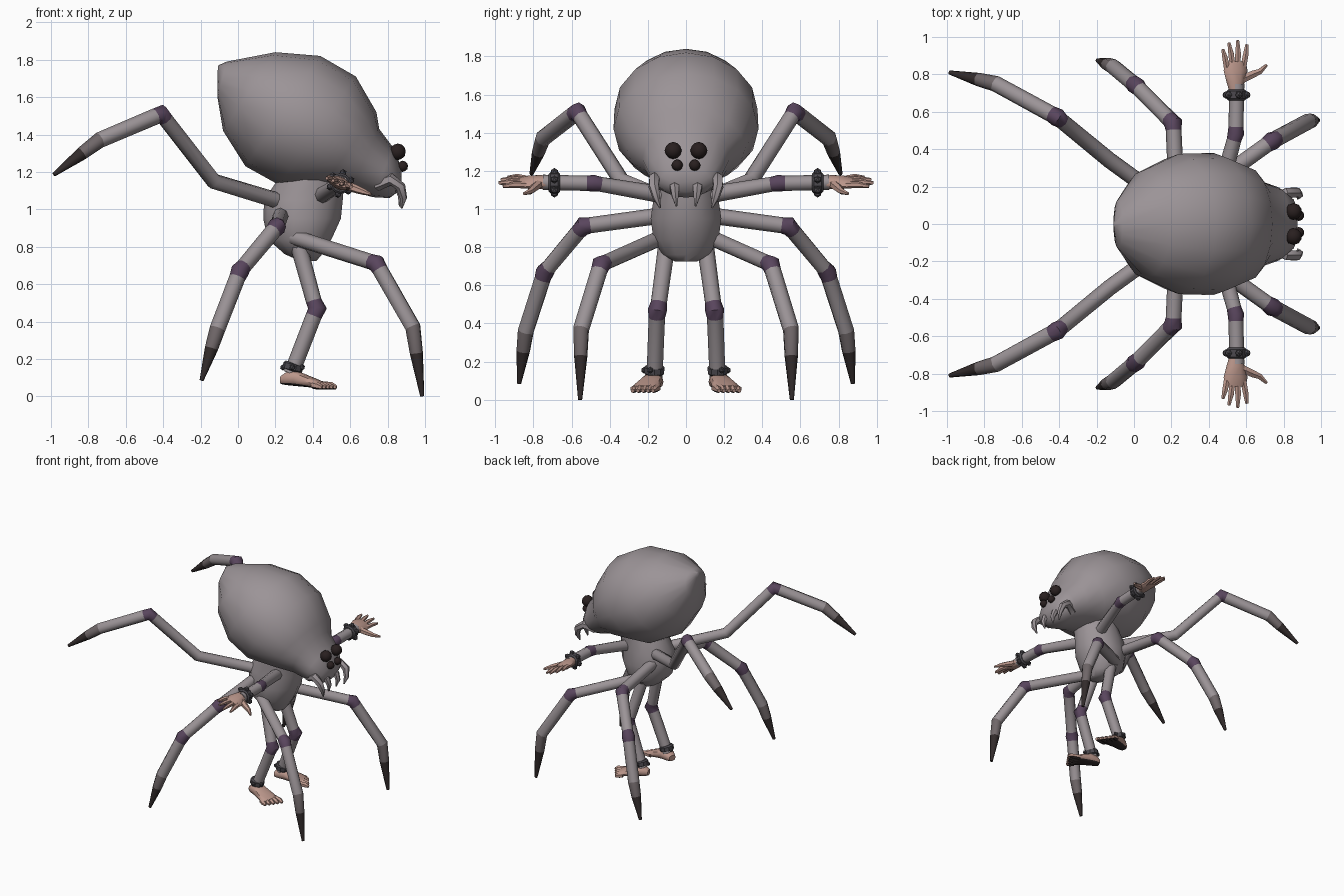
import bpy, bmesh, math
from mathutils import Vector, Matrix

if "Cube" in bpy.data.objects:
    bpy.data.objects.remove(bpy.data.objects["Cube"])

def material(name, rgb):
    m = bpy.data.materials.new(name)
    m.diffuse_color = (*rgb, 1)
    m.use_nodes = True
    m.node_tree.nodes["Principled BSDF"].inputs["Base Color"].default_value = m.diffuse_color
    return m

GREY = material("body grey", (0.33, 0.295, 0.31))
PURPLE = material("joint purple", (0.10, 0.06, 0.11))
MID = material("shin grey", (0.16, 0.135, 0.14))
DARK = material("claw dark", (0.032, 0.024, 0.024))
SKIN = material("skin", (0.50, 0.31, 0.26))
BAND = material("band grey", (0.07, 0.065, 0.075))
EYE = material("eye black", (0.022, 0.014, 0.014))

def finish(name, bm, mats, angle=50):
    bmesh.ops.recalc_face_normals(bm, faces=bm.faces)
    me = bpy.data.meshes.new(name)
    bm.to_mesh(me)
    bm.free()
    for m in mats:
        me.materials.append(m)
    me.shade_smooth()
    me.set_sharp_from_angle(angle=math.radians(angle))
    ob = bpy.data.objects.new(name, me)
    bpy.context.collection.objects.link(ob)
    return ob

def loft(bm, rings, seg_mats=None):
    """Skin closed rings of points and cap both ends."""
    rows = [[bm.verts.new(p) for p in r] for r in rings]
    n = len(rows[0])
    for i, (a, b) in enumerate(zip(rows, rows[1:])):
        for k in range(n):
            f = bm.faces.new((a[k], a[(k + 1) % n], b[(k + 1) % n], b[k]))
            f.material_index = seg_mats[i] if seg_mats else 0
    for row, i in ((rows[0], 0), (rows[-1], -1)):
        bm.faces.new(row).material_index = seg_mats[i] if seg_mats else 0

def tube(bm, pts, radii, seg_mats=None, sides=8):
    """Round tube that follows a path with a radius at each point."""
    pts = [Vector(p) for p in pts]
    up, rings = None, []
    for i, p in enumerate(pts):
        t = (pts[min(i + 1, len(pts) - 1)] - pts[max(i - 1, 0)]).normalized()
        if up is None:
            up = Vector((0, 0, 1)) if abs(t.z) < 0.9 else Vector((1, 0, 0))
        up = (up - t * up.dot(t)).normalized()
        v = t.cross(up)
        rings.append([p + radii[i] * (up * math.cos(a) + v * math.sin(a))
                      for a in (2 * math.pi * k / sides for k in range(sides))])
    loft(bm, rings, seg_mats)

def ball(bm, center, r, sub=1):
    bmesh.ops.create_icosphere(bm, subdivisions=sub, radius=r,
                               matrix=Matrix.Translation(center))

def section(top, bottom, w, n=16):
    """Ellipse standing across the body between a top and a bottom (x, z) point."""
    t, b = Vector((top[0], 0, top[1])), Vector((bottom[0], 0, bottom[1]))
    return [(t + b) / 2 + (t - b) / 2 * math.cos(a) + Vector((0, w * math.sin(a), 0))
            for a in (2 * math.pi * k / n for k in range(n))]

# Abdomen running into the head
bm = bmesh.new()
loft(bm, [section(*s) for s in (
    ((-0.105, 1.77), (-0.11, 1.73), 0.02),
    ((-0.06, 1.79), (-0.11, 1.60), 0.13),
    ((0.20, 1.84), (-0.08, 1.42), 0.29),
    ((0.44, 1.82), (0.04, 1.23), 0.375),
    ((0.63, 1.71), (0.22, 1.13), 0.38),
    ((0.74, 1.52), (0.45, 1.12), 0.31),
    ((0.755, 1.43), (0.60, 1.10), 0.23),
    ((0.83, 1.33), (0.72, 1.065), 0.195),
    ((0.875, 1.22), (0.81, 1.06), 0.14),
    ((0.875, 1.15), (0.85, 1.09), 0.06))])
finish("abdomen_and_head", bm, [GREY])

# Thorax, a stack of level rings: z, back x, front x, half width
bm = bmesh.new()
loft(bm, [[(( x0 + x1) / 2 + (x1 - x0) / 2 * math.cos(a), w * math.sin(a), z)
           for a in (math.pi * k / 7 for k in range(14))]
          for z, x0, x1, w in ((0.725, 0.33, 0.42, 0.06), (0.76, 0.25, 0.45, 0.125),
                               (0.84, 0.16, 0.50, 0.175), (0.95, 0.135, 0.55, 0.19),
                               (1.05, 0.14, 0.56, 0.175), (1.17, 0.22, 0.57, 0.17))])
finish("thorax", bm, [GREY])

def spider_leg(name, pts, joints):
    """Jointed leg with purple joint sleeves and a dark claw."""
    pts = [Vector(p) for p in pts]
    path, radii, mats = [pts[0]], [0.043], []
    for i in range(1, len(pts) - 1):
        p = pts[i]
        if i in joints:
            back = (pts[i - 1] - p).normalized() * 0.04
            ahead = (pts[i + 1] - p).normalized() * 0.04
            path += [p + back, p, p + ahead]
            radii += [0.042, 0.05, 0.044]
            mats += [0, 1, 1]
        else:
            path.append(p)
            radii.append(0.043)
            mats.append(0)
    a, b = pts[-2:]
    path += [a.lerp(b, 0.38), b]
    radii += [0.036, 0.011]
    mats += [2, 3]
    bm = bmesh.new()
    tube(bm, path, radii, mats)
    finish(name, bm, [GREY, PURPLE, MID, DARK])

for side, s in (("left", 1), ("right", -1)):
    def M(pts):
        return [(x, y * s, z) for x, y, z in pts]

    # Three pairs of spider legs
    spider_leg(side + "_rear_leg", M([(0.20, 0.10, 1.05), (-0.13, 0.34, 1.15), (-0.41, 0.57, 1.51),
                                      (-0.74, 0.75, 1.37), (-0.985, 0.81, 1.185)]), {2})
    spider_leg(side + "_middle_leg", M([(0.23, 0.10, 0.97), (0.21, 0.54, 0.91), (0.01, 0.74, 0.67),
                                        (-0.11, 0.84, 0.36), (-0.195, 0.875, 0.085)]), {1, 2})
    spider_leg(side + "_front_leg", M([(0.30, 0.13, 0.85), (0.74, 0.445, 0.71),
                                       (0.935, 0.55, 0.37), (0.985, 0.555, 0.0)]), {1})

    # Arm with purple elbow
    bm = bmesh.new()
    tube(bm, M([(0.44, 0.10, 1.07), (0.535, 0.45, 1.13), (0.545, 0.485, 1.135), (0.545, 0.52, 1.135),
                (0.55, 0.75, 1.14)]), (0.045, 0.039, 0.044, 0.04, 0.04), [0, 1, 1, 0])
    finish(side + "_arm", bm, [GREY, PURPLE])

    # Standing leg with purple knee
    bm = bmesh.new()
    tube(bm, M([(0.32, 0.10, 0.82), (0.405, 0.142, 0.51), (0.425, 0.15, 0.47), (0.405, 0.153, 0.43),
                (0.285, 0.165, 0.12)]), (0.045, 0.042, 0.05, 0.043, 0.042), [0, 1, 1, 0])
    finish(side + "_standing_leg", bm, [GREY, PURPLE])

    # Hand: palm, four fingers and thumb, tipped toward the thumb side
    def H(x, y, z=0.0):
        c = math.radians(20)
        d = x - 0.545
        return Vector((0.545 + d * math.cos(c) + z * math.sin(c), y * s,
                       1.14 - d * math.sin(c) + z * math.cos(c)))
    bm = bmesh.new()
    loft(bm, [[H(0.543 + w * math.cos(a), y, t * math.sin(a))
               for a in (math.pi * k / 5 for k in range(10))]
              for y, w, t in ((0.71, 0.036, 0.034), (0.76, 0.052, 0.035),
                              (0.82, 0.068, 0.031), (0.87, 0.058, 0.018))])
    for bx, by, tx, ty in ((0.492, 0.84, 0.47, 0.935), (0.525, 0.85, 0.505, 0.97),
                           (0.555, 0.85, 0.555, 0.982), (0.588, 0.84, 0.607, 0.96)):
        tube(bm, [H(bx, by), H((bx + tx) / 2, (by + ty) / 2, 0.006), H(tx, ty)],
             (0.018, 0.017, 0.009), sides=6)
    tube(bm, [H(0.57, 0.77), H(0.64, 0.80), H(0.68, 0.815), H(0.72, 0.85)],
         (0.025, 0.022, 0.017, 0.008), sides=6)
    finish(side + "_hand", bm, [SKIN])

    # Studded wristband
    bm = bmesh.new()
    tube(bm, M([(0.548, 0.66, 1.138), (0.548, 0.67, 1.138), (0.548, 0.71, 1.138), (0.548, 0.72, 1.138)]),
         (0.046, 0.056, 0.056, 0.046), sides=10)
    for k in range(6):
        a = math.pi * k / 3 + 0.3
        ball(bm, (0.548 + 0.058 * math.cos(a), 0.69 * s, 1.138 + 0.058 * math.sin(a)), 0.021)
    finish(side + "_wristband", bm, [BAND], 30)

    # Foot turned slightly outward, with five toes and a dark sole
    def F(d, e, z):
        c = math.radians(16)
        return Vector((0.29 + d * math.cos(c) - e * math.sin(c),
                       (0.17 + d * math.sin(c) + e * math.cos(c)) * s, z))
    bm = bmesh.new()
    loft(bm, [[F(d, w * math.cos(a), (zt + zb) / 2 + (zt - zb) / 2 *
                 math.copysign(abs(math.sin(a)) ** 0.6, math.sin(a)))
               for a in (math.pi * k / 6 for k in range(12))]
              for d, w, zb, zt in ((-0.06, 0.03, 0.065, 0.11), (-0.03, 0.045, 0.06, 0.13),
                                   (0.02, 0.052, 0.055, 0.14), (0.08, 0.062, 0.05, 0.115),
                                   (0.14, 0.073, 0.042, 0.09), (0.17, 0.068, 0.042, 0.075))])
    for k in range(5):
        e, end = -0.062 + 0.031 * k, 0.228 - 0.011 * k
        tube(bm, [F(0.13, e * 0.9, 0.062), F(end - 0.025, e, 0.056), F(end, e, 0.047)],
             (0.021, 0.02, 0.011), sides=6)
    bmesh.ops.recalc_face_normals(bm, faces=bm.faces)
    for f in bm.faces:
        f.material_index = 1 if f.normal.z < -0.6 else 0
    finish(side + "_foot", bm, [SKIN, DARK])

    # Anklet with a few studs
    bm = bmesh.new()
    tube(bm, M([(0.288, 0.166, 0.135), (0.29, 0.166, 0.14), (0.296, 0.165, 0.17), (0.298, 0.165, 0.175)]),
         (0.046, 0.054, 0.054, 0.046), sides=10)
    for a in (0.4, 1.6, 3.4):
        ball(bm, (0.293 + 0.054 * math.cos(a), (0.166 + 0.054 * math.sin(a)) * s, 0.155), 0.017)
    finish(side + "_anklet", bm, [BAND], 30)

    # Eyes
    bm = bmesh.new()
    ball(bm, (0.853, 0.067 * s, 1.307), 0.045, 2)
    ball(bm, (0.88, 0.046 * s, 1.23), 0.03, 2)
    finish(side + "_eyes", bm, [EYE])

    # Curved fangs
    bm = bmesh.new()
    tube(bm, M([(0.74, 0.13, 1.13), (0.82, 0.165, 1.16), (0.87, 0.17, 1.12), (0.885, 0.155, 1.06),
                (0.875, 0.135, 1.005)]), (0.035, 0.032, 0.028, 0.02, 0.005), sides=6)
    tube(bm, M([(0.80, 0.055, 1.12), (0.86, 0.06, 1.115), (0.875, 0.057, 1.07), (0.865, 0.05, 1.015)]),
         (0.03, 0.027, 0.02, 0.005), sides=6)
    finish(side + "_fangs", bm, [GREY])
